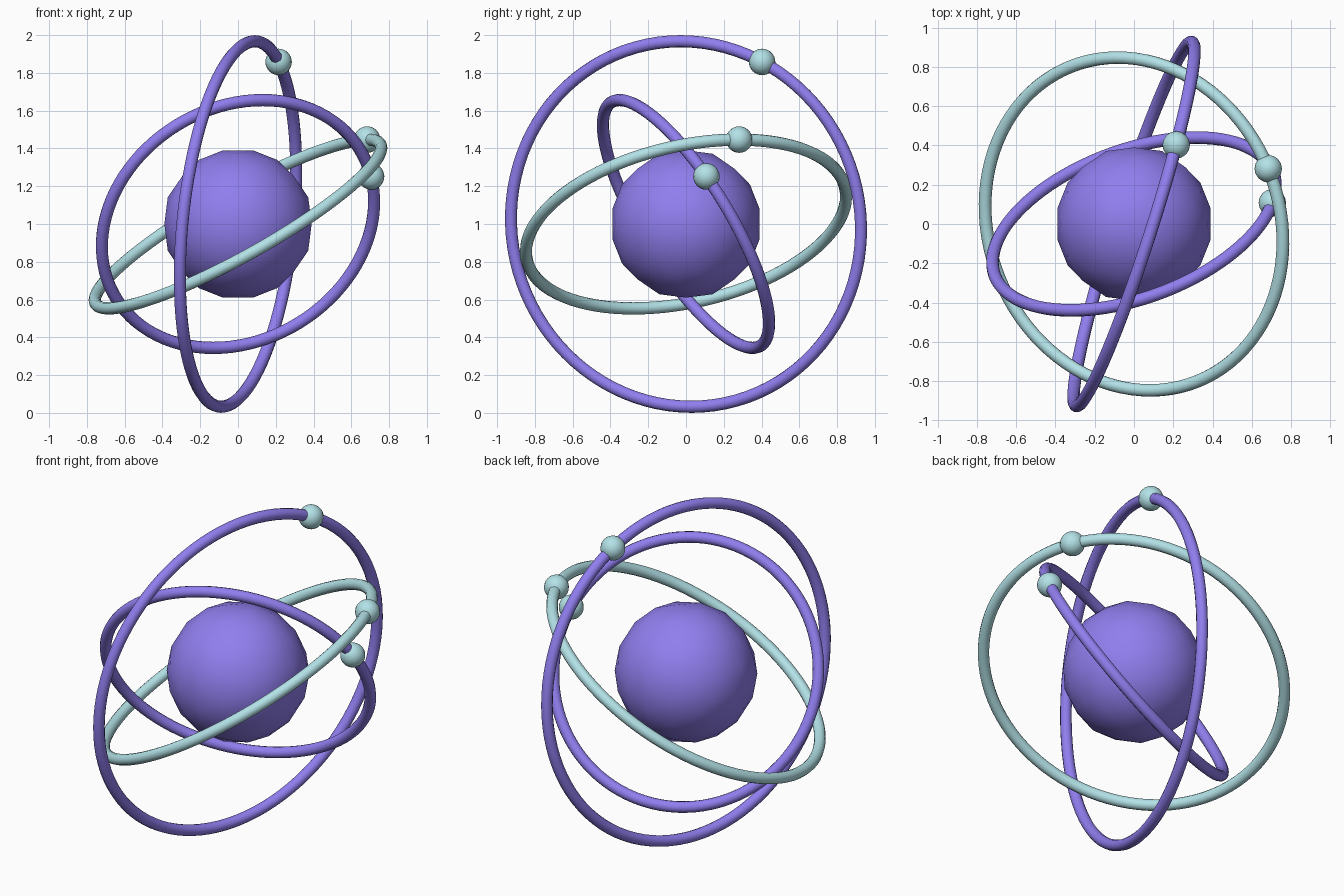
import bpy, bmesh, math
from itertools import combinations
from mathutils import Vector

if "Cube" in bpy.data.objects:
    bpy.data.objects.remove(bpy.data.objects["Cube"])

CENTRE = Vector((0, 0, 1))


def material(name, rgb):
    m = bpy.data.materials.new(name)
    m.diffuse_color = (*rgb, 1)
    m.use_nodes = True
    m.node_tree.nodes["Principled BSDF"].inputs["Base Color"].default_value = m.diffuse_color
    return m


PURPLE = material("purple", (0.28, 0.21, 0.86))
PALE = material("pale_blue", (0.45, 0.76, 0.80))


def finish(ob, name, mat):
    ob.name = ob.data.name = name
    ob.data.materials.append(mat)
    ob.data.shade_smooth()


# Core: icosahedron with each edge split in three, pushed out to a sphere
def core(radius):
    t = (1 + math.sqrt(5)) / 2
    base = []
    for a in (-1, 1):
        for b in (-t, t):
            base += [Vector((a, 0, b)), Vector((0, b, a)), Vector((b, a, 0))]
    near = lambda p, q: (p - q).length < 2.1
    pts = list(base)
    for p, q in combinations(base, 2):
        if near(p, q):
            pts += [p.lerp(q, 1 / 3), p.lerp(q, 2 / 3)]
    for p, q, r in combinations(base, 3):
        if near(p, q) and near(q, r) and near(p, r):
            pts.append((p + q + r) / 3)
    bm = bmesh.new()
    for p in pts:
        bm.verts.new(p.normalized() * radius)
    bmesh.ops.convex_hull(bm, input=bm.verts[:])
    bmesh.ops.recalc_face_normals(bm, faces=bm.faces[:])
    me = bpy.data.meshes.new("core")
    bm.to_mesh(me)
    bm.free()
    ob = bpy.data.objects.new("core", me)
    ob.location = CENTRE
    bpy.context.collection.objects.link(ob)
    finish(ob, "core", PURPLE)


# Orbit ring with its small bead
def orbit(name, radius, normal, bead, mat):
    n = Vector(normal).normalized()
    bpy.ops.mesh.primitive_torus_add(
        major_segments=96, minor_segments=12, major_radius=radius,
        minor_radius=0.0324, location=CENTRE,
        rotation=n.to_track_quat('Z', 'Y').to_euler())
    finish(bpy.context.object, name + "_ring", mat)
    b = Vector(bead)
    b = (b - n * b.dot(n)).normalized() * radius
    bpy.ops.mesh.primitive_uv_sphere_add(
        segments=16, ring_count=16, radius=0.07, location=CENTRE + b)
    finish(bpy.context.object, name + "_bead", PALE)


core(0.398)
orbit("inner", 0.756, (-0.302, 0.813, 0.497), (0.70, 0.10, 0.245), PURPLE)
orbit("middle", 0.864, (-0.479, -0.195, 0.856), (0.68, 0.28, 0.45), PALE)
orbit("outer", 0.972, (0.949, -0.302, -0.096), (0.22, 0.40, 0.855), PURPLE)
